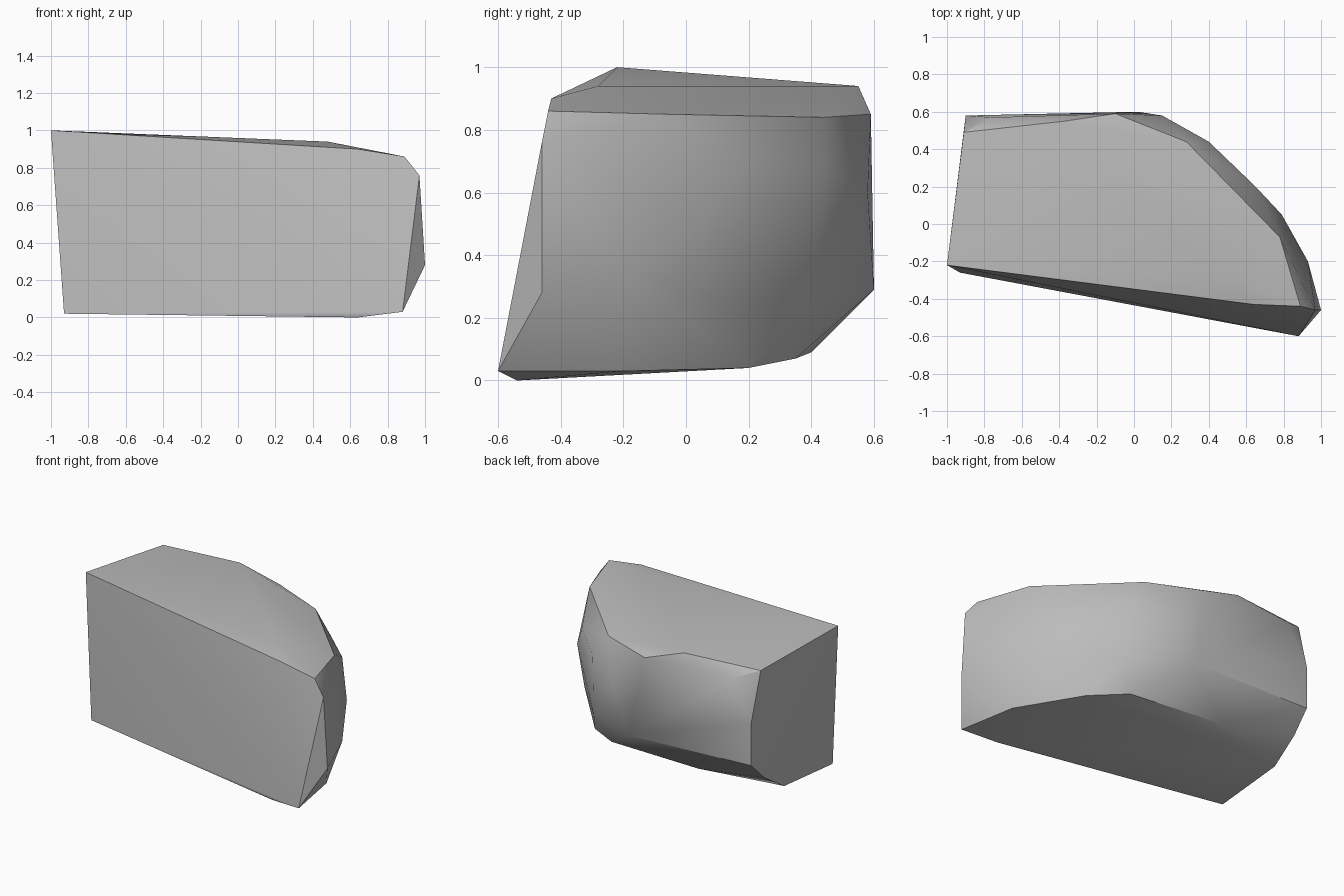
import bpy
import bmesh
import math

default_cube = bpy.data.objects.get("Cube")
if default_cube:
    bpy.data.objects.remove(default_cube, do_unlink=True)

# One plain stone colour
stone_grey = bpy.data.materials.new("stone_grey")
stone_grey.use_nodes = True
colour = (0.5, 0.5, 0.5, 1.0)
stone_grey.diffuse_color = colour
shader = stone_grey.node_tree.nodes["Principled BSDF"]
shader.inputs["Base Color"].default_value = colour
shader.inputs["Roughness"].default_value = 0.8

# Outlines that the chipped boulder is stretched around
front_face = [
    (-1, -.22, 1), (-.93, -.26, .02), (.64, -.54, 0), (.88, -.6, .03),
    (1, -.46, .28), (.97, -.46, .76), (.89, -.44, .86), (.64, -.43, .9),
]
top_edge = [
    (.48, -.28, .94), (.78, -.07, .85), (.28, .44, .84), (-.1, .59, .85),
    (-.37, .55, .94), (-.76, .57, .88), (-.91, .49, .94),
]
flat_end = [
    (-.9, .58, .61), (-.9, .58, .32), (-.91, .45, .19), (-.92, .25, .06),
]
rounded_side = [
    (.93, -.2, .35), (.79, .05, .5), (.65, .2, .7), (.4, .44, .68),
    (.15, .58, .6), (.02, .6, .29), (.7, .1, .25), (.42, .4, .25),
]
bottom_edge = [
    (.81, -.2, .03), (.55, .2, .04), (.32, .35, .07), (-.37, .4, .09),
]


def make_stone(name, outlines, material, sharp_angle):
    """Wrap a convex skin around the outlines and smooth its soft edges."""
    bm = bmesh.new()
    for outline in outlines:
        for point in outline:
            bm.verts.new(point)
    hull = bmesh.ops.convex_hull(bm, input=bm.verts)
    unused = {item for item in hull["geom_interior"] + hull["geom_unused"]
              if isinstance(item, bmesh.types.BMVert)}
    bmesh.ops.delete(bm, geom=list(unused), context="VERTS")
    # Merge nearly flat triangles into broad chipped faces
    bmesh.ops.dissolve_limit(bm, angle_limit=math.radians(3),
                             verts=bm.verts, edges=bm.edges)
    bmesh.ops.recalc_face_normals(bm, faces=bm.faces)

    mesh = bpy.data.meshes.new(name)
    bm.to_mesh(mesh)
    bm.free()
    mesh.materials.append(material)
    stone = bpy.data.objects.new(name, mesh)
    bpy.context.collection.objects.link(stone)

    bpy.ops.object.select_all(action="DESELECT")
    stone.select_set(True)
    bpy.context.view_layer.objects.active = stone
    bpy.ops.object.shade_smooth_by_angle(angle=math.radians(sharp_angle))
    return stone


make_stone("boulder",
           [front_face, top_edge, flat_end, rounded_side, bottom_edge],
           stone_grey, sharp_angle=30)
